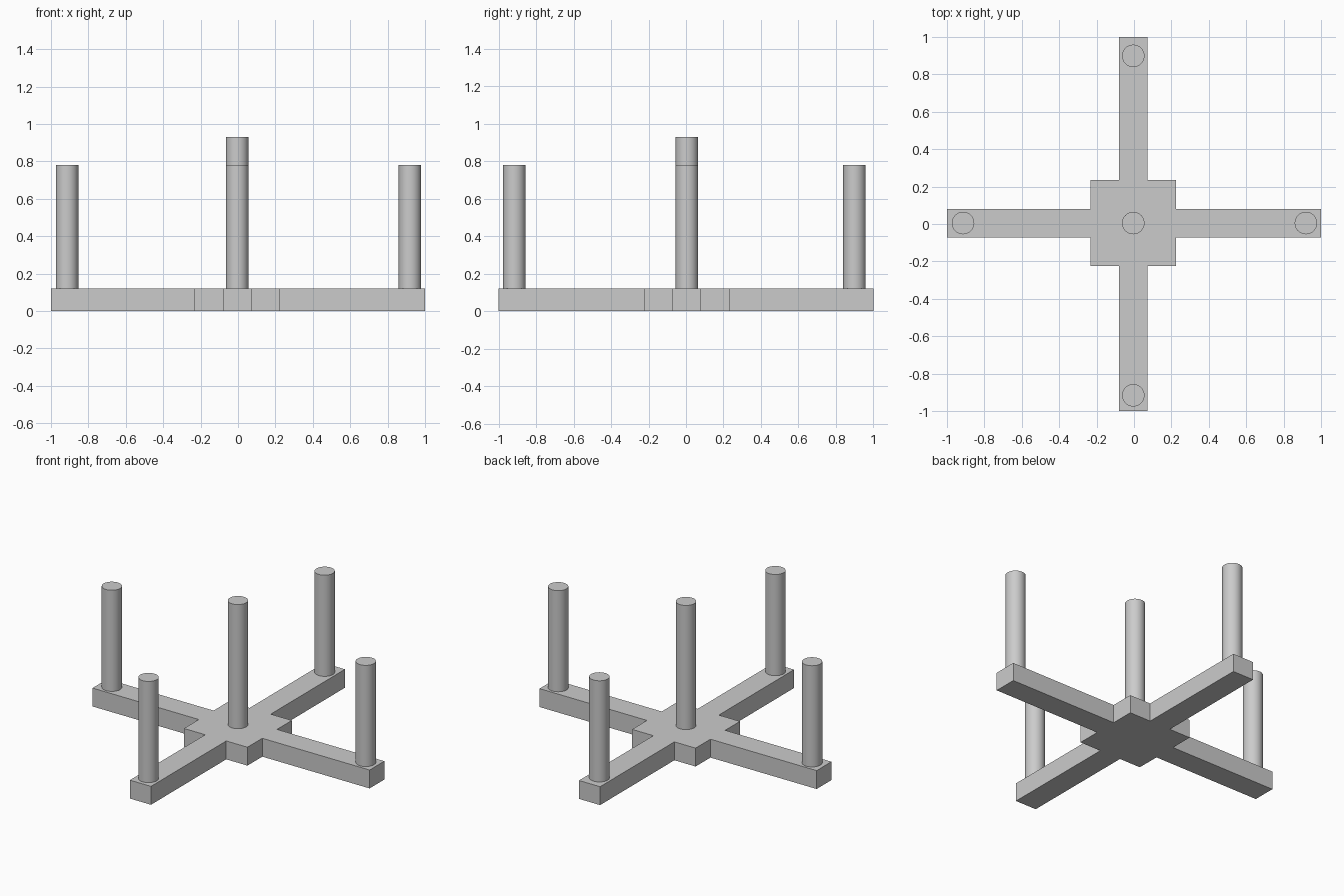
import bpy
import bmesh

if "Cube" in bpy.data.objects:
    bpy.data.objects.remove(bpy.data.objects["Cube"])

CX, CY = -0.004, 0.005      # slight offset of the hub from the origin
ARM, HUB = 0.076, 0.229     # half widths
BASE_H, POST_R = 0.12, 0.06


def extruded(name, outline, height):
    bm = bmesh.new()
    face = bm.faces.new([bm.verts.new((x, y, 0)) for x, y in outline])
    new = bmesh.ops.extrude_face_region(bm, geom=[face])["geom"]
    bmesh.ops.translate(bm, vec=(0, 0, height),
                        verts=[v for v in new if isinstance(v, bmesh.types.BMVert)])
    bmesh.ops.recalc_face_normals(bm, faces=bm.faces)
    mesh = bpy.data.meshes.new(name)
    bm.to_mesh(mesh)
    bm.free()
    obj = bpy.data.objects.new(name, mesh)
    bpy.context.collection.objects.link(obj)
    return obj


def post(name, x, y, top):
    bpy.ops.mesh.primitive_cylinder_add(
        vertices=32, radius=POST_R, depth=top - BASE_H,
        location=(x, y, (top + BASE_H) / 2))
    bpy.context.object.name = name
    bpy.ops.object.shade_smooth_by_angle()


# Cross-shaped base with square hub: one quarter turned through four sides
l, r, f, b = CX - ARM, CX + ARM, CY - ARM, CY + ARM
L, R, F, B = CX - HUB, CX + HUB, CY - HUB, CY + HUB
extruded("cross_base", [
    (1, f), (1, b), (R, b), (R, B), (r, B),
    (r, 1), (l, 1), (l, B), (L, B), (L, b),
    (-1, b), (-1, f), (L, f), (L, F), (l, F),
    (l, -1), (r, -1), (r, F), (R, F), (R, f)], BASE_H)

# Posts: tall one on the hub, shorter one at each arm end
post("centre_post", CX, CY, 0.93)
for name, x, y in (("left_post", -0.914, CY), ("right_post", 0.919, CY),
                   ("front_post", CX, -0.916), ("back_post", CX, 0.899)):
    post(name, x, y, 0.78)
